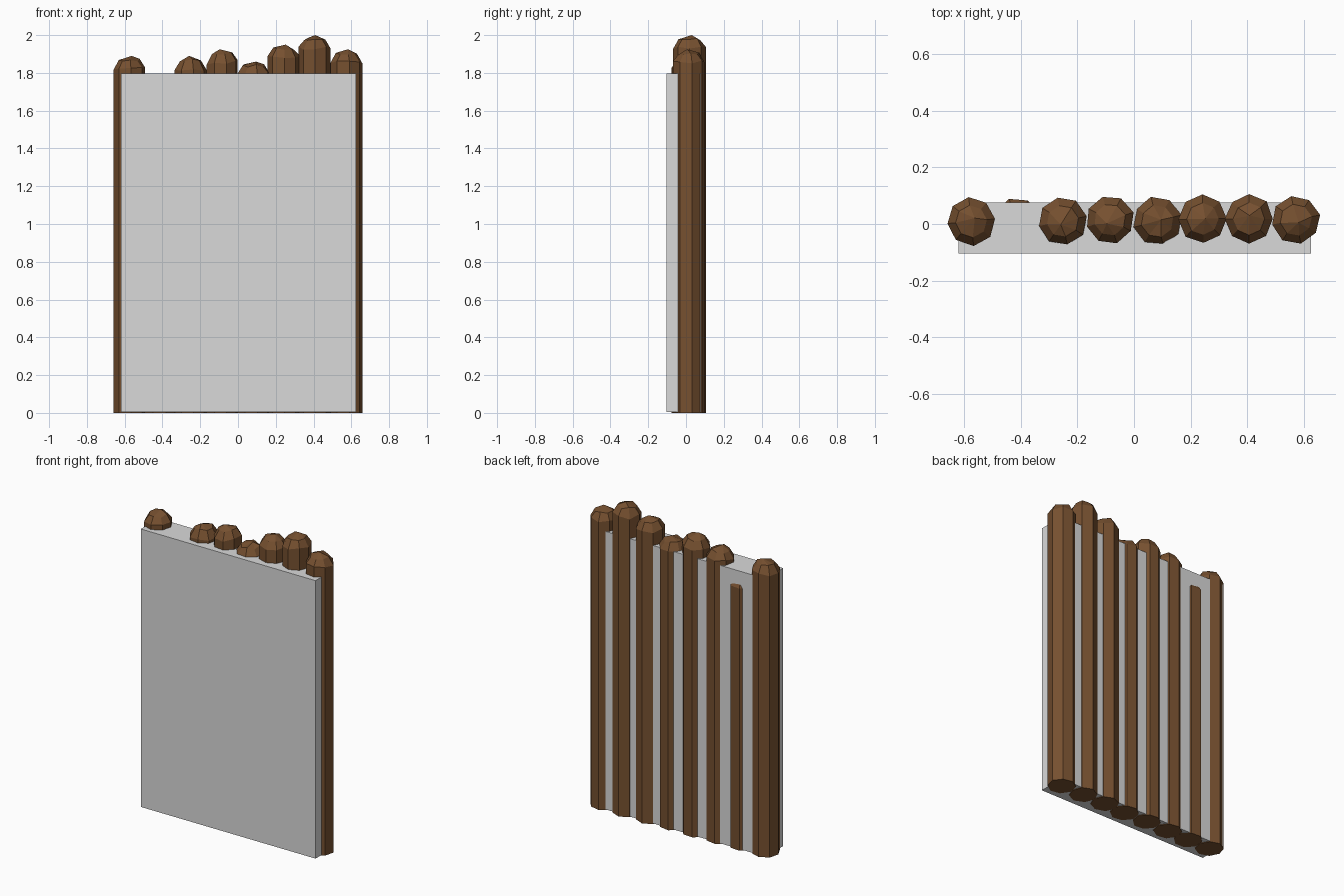
import bpy, bmesh, math, random

if "Cube" in bpy.data.objects:
    bpy.data.objects.remove(bpy.data.objects["Cube"])

random.seed(4)


def material(name, rgb):
    m = bpy.data.materials.new(name)
    m.diffuse_color = (*rgb, 1)
    m.use_nodes = True
    m.node_tree.nodes["Principled BSDF"].inputs["Base Color"].default_value = m.diffuse_color
    return m


bark = material("bark_brown", (0.18, 0.08, 0.029))
grey = material("panel_grey", (0.7, 0.7, 0.7))


def finish(name, bm, mat):
    bmesh.ops.recalc_face_normals(bm, faces=bm.faces)
    me = bpy.data.meshes.new(name)
    bm.to_mesh(me)
    bm.free()
    me.materials.append(mat)
    ob = bpy.data.objects.new(name, me)
    bpy.context.collection.objects.link(ob)


# Backing panel, a hair above the ground
bm = bmesh.new()
bmesh.ops.create_cube(bm, size=1)
for v in bm.verts:
    v.co.x = 0.003 + v.co.x * 1.246
    v.co.y = -0.014 + v.co.y * 0.18
    v.co.z = 0.9 + v.co.z * 1.792
finish("panel", bm, grey)


# Faceted post with a rough, rounded top
def post(name, x, y, r, top, turn, sides=8):
    bm = bmesh.new()
    wobble = [random.uniform(0.97, 1.03) for _ in range(sides)]
    rings = []
    for z, s, jz in ((0, 1.0, 0), (top - 0.07, 1.0, 0.012), (top - 0.022, 0.66, 0.008)):
        ring = []
        for i in range(sides):
            a = turn + 2 * math.pi * i / sides
            q = r * s * wobble[i]
            ring.append(bm.verts.new((x + q * math.cos(a), y + q * math.sin(a),
                                      z + random.uniform(-jz, jz))))
        rings.append(ring)
    bm.faces.new(rings[0])
    for lo, hi in zip(rings, rings[1:]):
        for i in range(sides):
            j = (i + 1) % sides
            bm.faces.new((lo[i], lo[j], hi[j], hi[i]))
    # Off-centre tip
    tip = bm.verts.new((x + random.uniform(-0.015, 0.015),
                        y + random.uniform(-0.015, 0.015), top))
    for i in range(sides):
        bm.faces.new((rings[2][i], rings[2][(i + 1) % sides], tip))
    finish(name, bm, bark)


# Row of posts: x, y, height, rotation
row = [(-0.576, 0.010, 1.89, 0.10), (-0.412, 0.006, 1.76, 0.35),
       (-0.253, 0.010, 1.89, 0.20), (-0.086, 0.015, 1.925, 0.30),
       (0.082, 0.010, 1.86, 0.25), (0.244, 0.018, 1.95, 0.02),
       (0.407, 0.018, 2.00, 0.00), (0.573, 0.015, 1.925, 0.20)]
for n, (x, y, top, turn) in enumerate(row, 1):
    post(f"post_{n}", x, y, 0.086, top, turn)
